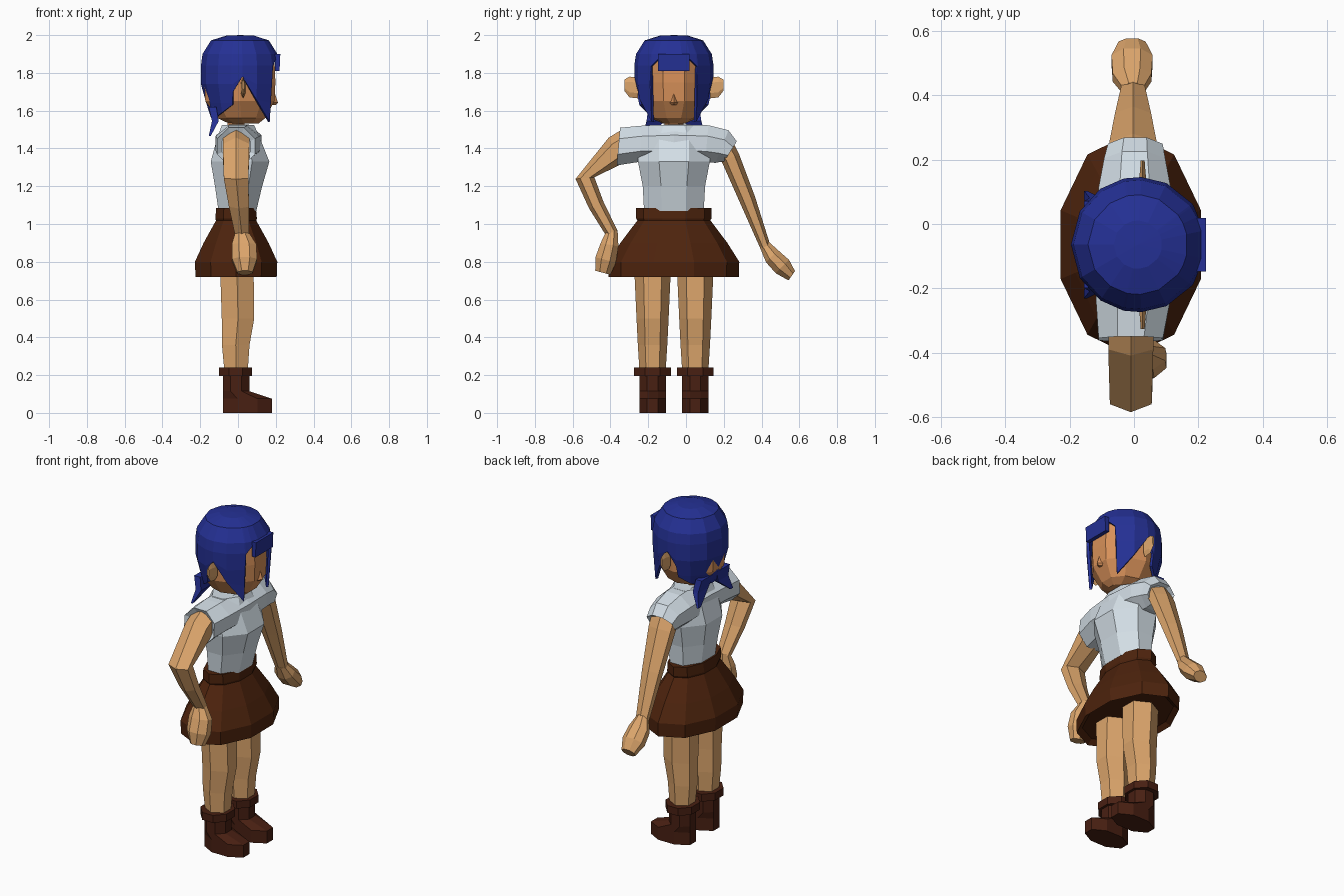
import bpy, bmesh, math
from mathutils import Vector

CY = -0.064  # body centre line (figure faces +x)


def material(name, rgb):
    m = bpy.data.materials.new(name)
    m.diffuse_color = (*rgb, 1)
    return m


SKIN = material("skin", (0.72, 0.38, 0.15))
FACE = material("face skin", (0.68, 0.28, 0.10))
HAIR = material("blue hair", (0.018, 0.03, 0.30))
SHIRT = material("pale shirt", (0.66, 0.74, 0.80))
SKIRT = material("brown skirt", (0.075, 0.017, 0.004))
BOOT = material("boot leather", (0.065, 0.014, 0.006))


def finish(name, bm, mat):
    bmesh.ops.remove_doubles(bm, verts=bm.verts, dist=0.0004)
    bmesh.ops.recalc_face_normals(bm, faces=bm.faces)
    me = bpy.data.meshes.new(name)
    bm.to_mesh(me)
    bm.free()
    me.materials.append(mat)
    ob = bpy.data.objects.new(name, me)
    bpy.context.collection.objects.link(ob)
    return ob


def ring(n, phase, x, y, z, rx, ry, tilt=0):
    """Polygon fitted in rx, ry; tilted about x."""
    pts = [(math.cos(a), math.sin(a)) for a in
           (2 * math.pi * i / n + math.radians(phase) for i in range(n))]
    mx, my = max(abs(p[0]) for p in pts), max(abs(p[1]) for p in pts)
    t = math.radians(tilt)
    return [Vector((x + rx * c / mx, y + ry * s / my * math.cos(t),
                    z + ry * s / my * math.sin(t))) for c, s in pts]


def loft(name, mat, n, phase, sections):
    bm = bmesh.new()
    rows = [[bm.verts.new(p) for p in ring(n, phase, *s)] for s in sections]
    for a, b in zip(rows, rows[1:]):
        for i in range(n):
            j = (i + 1) % n
            bm.faces.new((a[i], a[j], b[j], b[i]))
    bm.faces.new(rows[0])
    bm.faces.new(rows[-1])
    return finish(name, bm, mat)


# Boots, cuffs and legs
for side, s in (("right", -1), ("left", 1)):
    y = CY + s * 0.113
    loft(side + "_boot", BOOT, 8, 22.5, [
        (0.05, y, 0, 0.13, 0.07), (0.05, y, 0.075, 0.13, 0.07),
        (-0.01, y, 0.115, 0.07, 0.07), (-0.01, y, 0.21, 0.07, 0.07)])
    loft(side + "_boot_cuff", BOOT, 8, 22.5, [
        (-0.0125, y, 0.195, 0.087, 0.097), (-0.0125, y, 0.24, 0.087, 0.097)])
    loft(side + "_leg", SKIN, 6, 30, [
        (-0.01, y, 0.2, 0.06, 0.068), (-0.012, y, 0.36, 0.073, 0.078),
        (0, y, 0.5, 0.086, 0.085), (-0.005, y, 0.72, 0.088, 0.095),
        (-0.005, y, 0.8, 0.09, 0.095)])

# Flared skirt with waistband
loft("skirt", SKIRT, 10, 18, [
    (-0.01, CY, 0.745, 0.19, 0.31), (-0.01, CY, 0.72, 0.215, 0.345),
    (-0.01, CY, 0.80, 0.218, 0.346), (-0.01, CY, 0.90, 0.172, 0.283),
    (-0.01, CY, 1.03, 0.1, 0.185)])
loft("waistband", SKIRT, 10, 18, [
    (-0.01, CY, 1.015, 0.106, 0.19), (-0.01, CY, 1.03, 0.11, 0.2),
    (-0.01, CY, 1.085, 0.105, 0.2)])

# Shirt body, and shoulder yoke with short sleeves
loft("shirt_body", SHIRT, 8, 22.5, [
    (-0.003, CY, 1.07, 0.1, 0.158), (0.003, CY, 1.2, 0.125, 0.165),
    (0.011, CY, 1.33, 0.155, 0.19), (0.003, CY, 1.45, 0.115, 0.19),
    (0, CY, 1.525, 0.085, 0.13)])
loft("shirt_sleeves", SHIRT, 8, 22.5, [
    (-0.01, -0.335, 1.41, 0.075, 0.07, -90),
    (-0.01, -0.358, 1.41, 0.1, 0.1, -95),
    (-0.003, -0.24, 1.425, 0.115, 0.095, -90),
    (0.005, CY, 1.43, 0.12, 0.098, -90),
    (0.002, 0.11, 1.425, 0.112, 0.098, -95),
    (0.002, 0.19, 1.41, 0.095, 0.093, -112),
    (0.004, 0.236, 1.385, 0.085, 0.062, -122),
    (0.004, 0.225, 1.395, 0.065, 0.04, -122)])

# Bent arm with hand on the hip side
loft("right_arm", SKIN, 6, 30, [
    (-0.01, -0.3, 1.43, 0.07, 0.08, -60), (-0.01, -0.37, 1.39, 0.07, 0.078, -60),
    (-0.01, -0.535, 1.243, 0.065, 0.05, 5), (0.005, -0.475, 1.1, 0.053, 0.042, 25),
    (0.02, -0.395, 0.955, 0.038, 0.034, 15)])
loft("right_hand", SKIN, 8, 22.5, [
    (0.02, -0.392, 0.965, 0.032, 0.03, 5), (0.032, -0.405, 0.89, 0.065, 0.048, -10),
    (0.035, -0.425, 0.81, 0.066, 0.056, -15), (0.037, -0.44, 0.742, 0.04, 0.042, -15)])

# Relaxed arm held away from the body
loft("left_arm", SKIN, 6, 30, [
    (-0.003, 0.19, 1.43, 0.075, 0.055, 25), (-0.003, 0.235, 1.35, 0.073, 0.05, 25),
    (-0.003, 0.325, 1.13, 0.056, 0.043, 22), (-0.003, 0.42, 0.88, 0.036, 0.028, 28)])
loft("left_hand", SKIN, 8, 22.5, [
    (-0.003, 0.415, 0.89, 0.032, 0.028, 35), (-0.006, 0.455, 0.83, 0.06, 0.045, 45),
    (-0.006, 0.51, 0.775, 0.064, 0.05, 45), (-0.006, 0.56, 0.726, 0.042, 0.03, 55)])

# Neck, head, nose and ears
loft("neck", FACE, 6, 30, [(-0.01, CY, 1.48, 0.045, 0.05), (-0.01, CY, 1.6, 0.045, 0.05)])
loft("head", FACE, 10, 18, [
    (0.03, CY, 1.533, 0.08, 0.06), (0.018, CY, 1.56, 0.125, 0.125),
    (0.01, CY, 1.65, 0.183, 0.178), (0.01, CY, 1.75, 0.188, 0.185),
    (0.01, CY, 1.87, 0.183, 0.18), (0.01, CY, 1.94, 0.12, 0.12)])
loft("nose", FACE, 4, 0, [
    (0.185, CY, 1.63, 0.015, 0.012), (0.188, CY, 1.642, 0.024, 0.022),
    (0.188, CY, 1.695, 0.006, 0.003)])
for side, s in (("right", -1), ("left", 1)):
    loft(side + "_ear", SKIN, 6, 30, [
        (0.027, CY + s * 0.19, 1.72, 0.012, 0.055, 90),
        (0.027, CY + s * 0.235, 1.725, 0.008, 0.055, 90),
        (0.027, CY + s * 0.262, 1.735, 0.006, 0.03, 90)])

# Hair cap: a dome whose lower edge depends on the angle from the face
PROFILE = [(2.0, 0, 0), (1.997, 0.075, 0.075), (1.972, 0.155, 0.155),
           (1.90, 0.201, 0.2), (1.84, 0.212, 0.208), (1.74, 0.21, 0.208),
           (1.64, 0.205, 0.18), (1.53, 0.2, 0.145)]  # z, front and back radius
HALF = [(12, 1.87), (25, 1.87), (35, 1.835), (37, 1.54), (65, 1.66), (87, 1.78),
        (101, 1.70), (103, 1.63), (124, 1.59), (150, 1.56)]
COLUMNS = HALF + [(180, 1.56)] + [(360 - a, z) for a, z in reversed(HALF)]


def hair_point(deg, z):
    a = math.radians(deg)
    back = (1 - math.cos(a)) / 2
    rs = [(h, f + (b - f) * back) for h, f, b in PROFILE]
    for (z0, r0), (z1, r1) in zip(rs, rs[1:]):
        if z >= z1:
            r = r0 + (r1 - r0) * (z0 - z) / (z0 - z1)
            break
    return (0.012 + r * math.cos(a), CY + r * math.sin(a), z)


bm = bmesh.new()
for (a0, b0), (a1, b1) in zip(COLUMNS, COLUMNS[1:] + COLUMNS[:1]):
    for (top, *_), (low, *_) in zip(PROFILE, PROFILE[1:]):
        pts = [hair_point(a0, max(top, b0)), hair_point(a1, max(top, b1)),
               hair_point(a1, max(low, b1)), hair_point(a0, max(low, b0))]
        pts = list(dict.fromkeys(pts))
        if len(pts) > 2:
            bm.faces.new([bm.verts.new(p) for p in pts])
bmesh.ops.dissolve_degenerate(bm, edges=bm.edges, dist=0.0001)
hair = finish("hair_cap", bm, HAIR)
thick = hair.modifiers.new("thickness", "SOLIDIFY")
thick.thickness, thick.offset = 0.015, -1

# Fringe plate and flicks at the nape
loft("fringe", HAIR, 4, 45, [
    (0.208, CY, 1.81, 0.012, 0.083), (0.21, CY, 1.9, 0.014, 0.083)])
for side, s in (("right", -1), ("left", 1)):
    loft(side + "_nape_flick", HAIR, 4, 45, [
        (-0.135, CY + s * 0.075, 1.62, 0.02, 0.06),
        (-0.12, CY + s * 0.095, 1.545, 0.018, 0.05),
        (-0.15, CY + s * 0.155, 1.465, 0.005, 0.012)])
